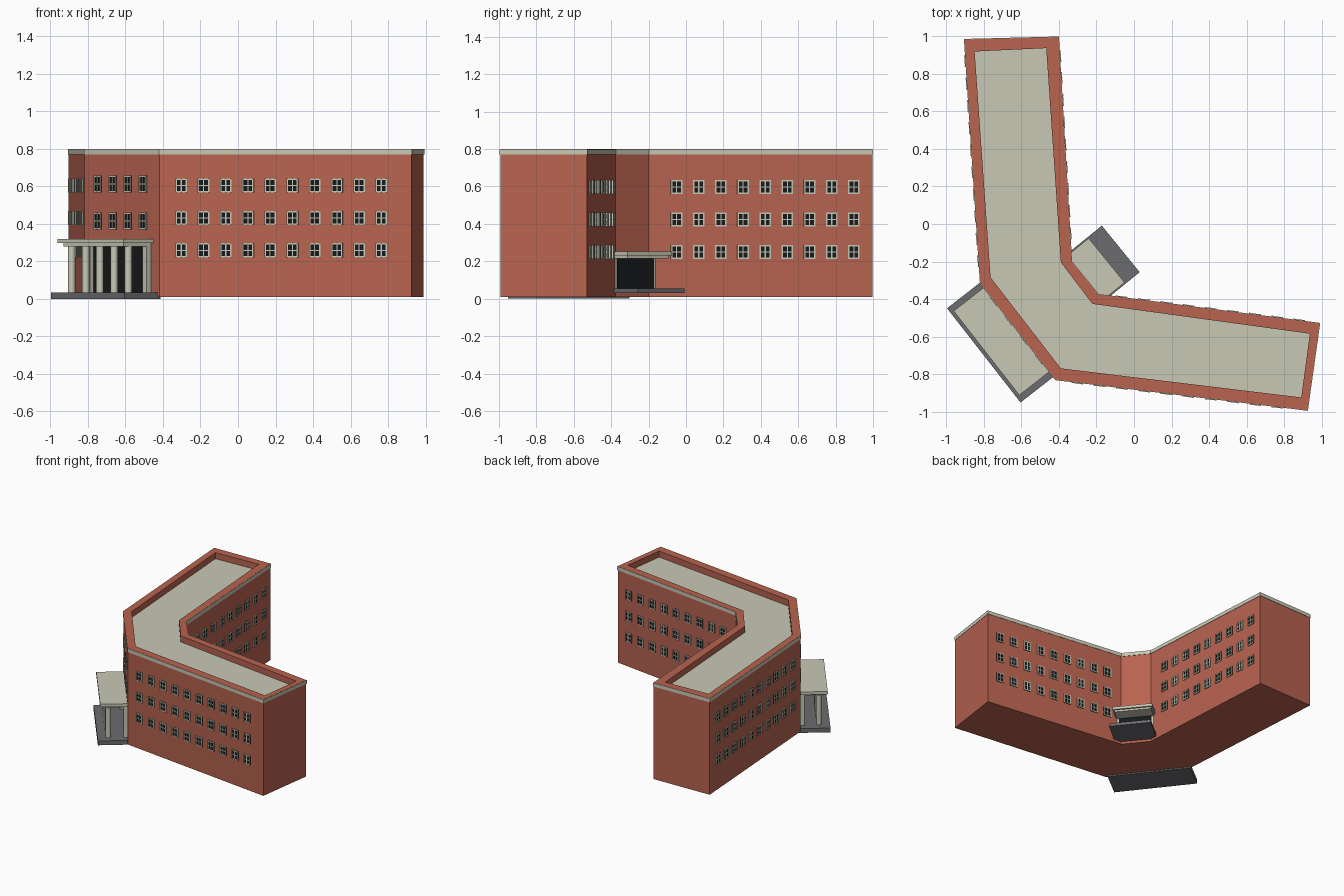
import bpy, bmesh, math
from mathutils import Vector, Matrix

if "Cube" in bpy.data.objects:
    bpy.data.objects.remove(bpy.data.objects["Cube"])

def material(name, rgb):
    m = bpy.data.materials.new(name)
    m.diffuse_color = (*rgb, 1)
    m.use_nodes = True
    m.node_tree.nodes["Principled BSDF"].inputs["Base Color"].default_value = m.diffuse_color
    return m

BRICK = material("brick", (0.48, 0.125, 0.08))
CREAM = material("cream", (0.58, 0.58, 0.47))
STONE = material("grey_stone", (0.15, 0.15, 0.16))
GLASS = material("dark_glass", (0.008, 0.01, 0.011))

# Footprint corners, clockwise, and the matching inner edge of the parapet
OUTER = [(-0.904, 0.984), (-0.403, 0.997), (-0.333, -0.2), (-0.19, -0.376),
         (0.99, -0.53), (0.925, -0.993), (-0.419, -0.83), (-0.819, -0.317)]
INNER = [(-0.85, 0.92), (-0.468, 0.938), (-0.39, -0.205), (-0.222, -0.426),
         (0.938, -0.585), (0.892, -0.925), (-0.39, -0.77), (-0.765, -0.285)]

def finish(name, bm, mat):
    bmesh.ops.recalc_face_normals(bm, faces=bm.faces)
    me = bpy.data.meshes.new(name)
    bm.to_mesh(me)
    bm.free()
    me.materials.append(mat)
    ob = bpy.data.objects.new(name, me)
    bpy.context.collection.objects.link(ob)
    return ob

def loop(bm, pts, z):
    return [bm.verts.new((x, y, z)) for x, y in pts]

def bridge(bm, a, b):
    for i in range(len(a)):
        j = (i + 1) % len(a)
        bm.faces.new((a[i], a[j], b[j], b[i]))

def offset(pts, d):
    """Push a clockwise outline outwards with mitred corners."""
    out = []
    for i, p in enumerate(pts):
        p = Vector(p)
        a = (p - Vector(pts[i - 1])).normalized()
        b = (Vector(pts[(i + 1) % len(pts)]) - p).normalized()
        na, nb = Vector((-a.y, a.x)), Vector((-b.y, b.x))
        out.append(tuple(p + (na + nb) * d / (1 + na.dot(nb))))
    return out

def wall_frame(i):
    """Matrix at the middle of wall i: x along wall, y outwards, z up."""
    p, q = Vector(OUTER[i]), Vector(OUTER[(i + 1) % 8])
    u = (q - p).normalized()
    m = (p + q) / 2
    return Matrix(((u.x, -u.y, 0, m.x), (u.y, u.x, 0, m.y),
                   (0, 0, 1, 0), (0, 0, 0, 1))), (q - p).length

def box(bm, frame, u, n, z):
    size = Matrix.Diagonal((u[1] - u[0], n[1] - n[0], z[1] - z[0], 1))
    mid = Matrix.Translation((sum(u) / 2, sum(n) / 2, sum(z) / 2))
    bmesh.ops.create_cube(bm, size=1, matrix=frame @ mid @ size)

def block(name, mat, frame, u, n, z):
    bm = bmesh.new()
    box(bm, frame, u, n, z)
    return finish(name, bm, mat)

# Brick shell with parapet
bm = bmesh.new()
base, top = loop(bm, OUTER, 0.01), loop(bm, OUTER, 0.8)
rim, sunk = loop(bm, INNER, 0.8), loop(bm, INNER, 0.75)
bm.faces.new(base)
for a, b in ((base, top), (top, rim), (rim, sunk)):
    bridge(bm, a, b)
finish("brick_walls", bm, BRICK)

# Flat roof
bm = bmesh.new()
bm.faces.new(loop(bm, INNER, 0.75))
roof = finish("flat_roof", bm, CREAM)
if roof.data.polygons[0].normal.z < 0:
    roof.data.flip_normals()

# Cornice band
bm = bmesh.new()
ring = offset(OUTER, 0.003)
loops = [loop(bm, OUTER, 0.77), loop(bm, ring, 0.77), loop(bm, ring, 0.799), loop(bm, OUTER, 0.799)]
for a, b in zip(loops, loops[1:]):
    bridge(bm, a, b)
finish("cornice_band", bm, CREAM)

# Windows: dark panes with a cream frame and crossed glazing bars
def windows(name, wall, us, zs, w, h):
    frame, _ = wall_frame(wall)
    panes, bars = bmesh.new(), bmesh.new()
    t, s = 0.008, 0.003
    for u in us:
        for z in zs:
            l, r, b, c = u - w / 2, u + w / 2, z - h / 2, z + h / 2
            box(panes, frame, (l, r), (-0.002, 0.003), (b, c))
            for x in ((l, l + t), (r - t, r), (u - s, u + s)):
                box(bars, frame, x, (-0.002, 0.008), (b, c))
            for y in ((b, b + t), (c - t, c), (z - s, z + s)):
                box(bars, frame, (l, r), (-0.002, 0.007), y)
    finish(name + "_window_panes", panes, GLASS)
    finish(name + "_window_frames", bars, CREAM)

OUT_Z, IN_Z = (0.605, 0.432, 0.259), (0.597, 0.424, 0.25)
for name, wall, first, step, count, zs in (
        ("front_wing", 5, 0.161, 0.1194, 10, OUT_Z),
        ("left_wing", 7, 0.119, 0.1187, 10, OUT_Z),
        ("left_wing_court", 1, 0.1, 0.1187, 9, IN_Z),
        ("front_wing_court", 3, 0.125, 0.1194, 9, IN_Z)):
    half = wall_frame(wall)[1] / 2
    windows(name, wall, [first + k * step - half for k in range(count)], zs, 0.062, 0.076)
windows("entrance", 6, [0.011 + k * 0.131 for k in (-1.5, -0.5, 0.5, 1.5)],
        (0.613, 0.416), 0.06, 0.09)

# Main entrance portico on the angled front wall
F, _ = wall_frame(6)
block("portico_base", STONE, F, (-0.307, 0.33), (-0.02, 0.222), (0, 0.035))
block("portico_beam", CREAM, F, (-0.25, 0.272), (-0.02, 0.183), (0.28, 0.297))
block("portico_roof", CREAM, F, (-0.272, 0.297), (-0.02, 0.203), (0.297, 0.32))
block("entrance_glass", GLASS, F, (-0.23, 0.25), (-0.01, 0.006), (0.035, 0.28))
for k in range(5):
    bm = bmesh.new()
    at = Matrix.Translation((0.011 + (k - 2) * 0.123, 0.14, 0.1575))
    bmesh.ops.create_cone(bm, cap_ends=True, segments=20, radius1=0.02, radius2=0.02,
                          depth=0.245, matrix=F @ at)
    col = finish(f"portico_column_{k + 1}", bm, CREAM)
    for p in col.data.polygons:
        p.use_smooth = len(p.vertices) == 4
for side in (-1, 1):
    c = 0.011 + side * 0.246
    block("portico_pilaster", CREAM, F, (c - 0.018, c + 0.018), (-0.01, 0.03), (0.035, 0.28))

# Small rear porch on the angled courtyard wall
B, _ = wall_frame(2)
block("porch_base", STONE, B, (-0.16, 0.16), (-0.06, 0.246), (0.03, 0.055))
block("porch_beam", CREAM, B, (-0.14, 0.14), (-0.05, 0.135), (0.215, 0.23))
block("porch_roof", CREAM, B, (-0.152, 0.152), (-0.05, 0.149), (0.23, 0.252))
block("porch_door", GLASS, B, (-0.125, 0.125), (-0.04, 0.03), (0.055, 0.215))
for side in (-1, 1):
    c = side * 0.132
    block("porch_pier", CREAM, B, (c - 0.007, c + 0.007), (-0.04, 0.025), (0.055, 0.215))
